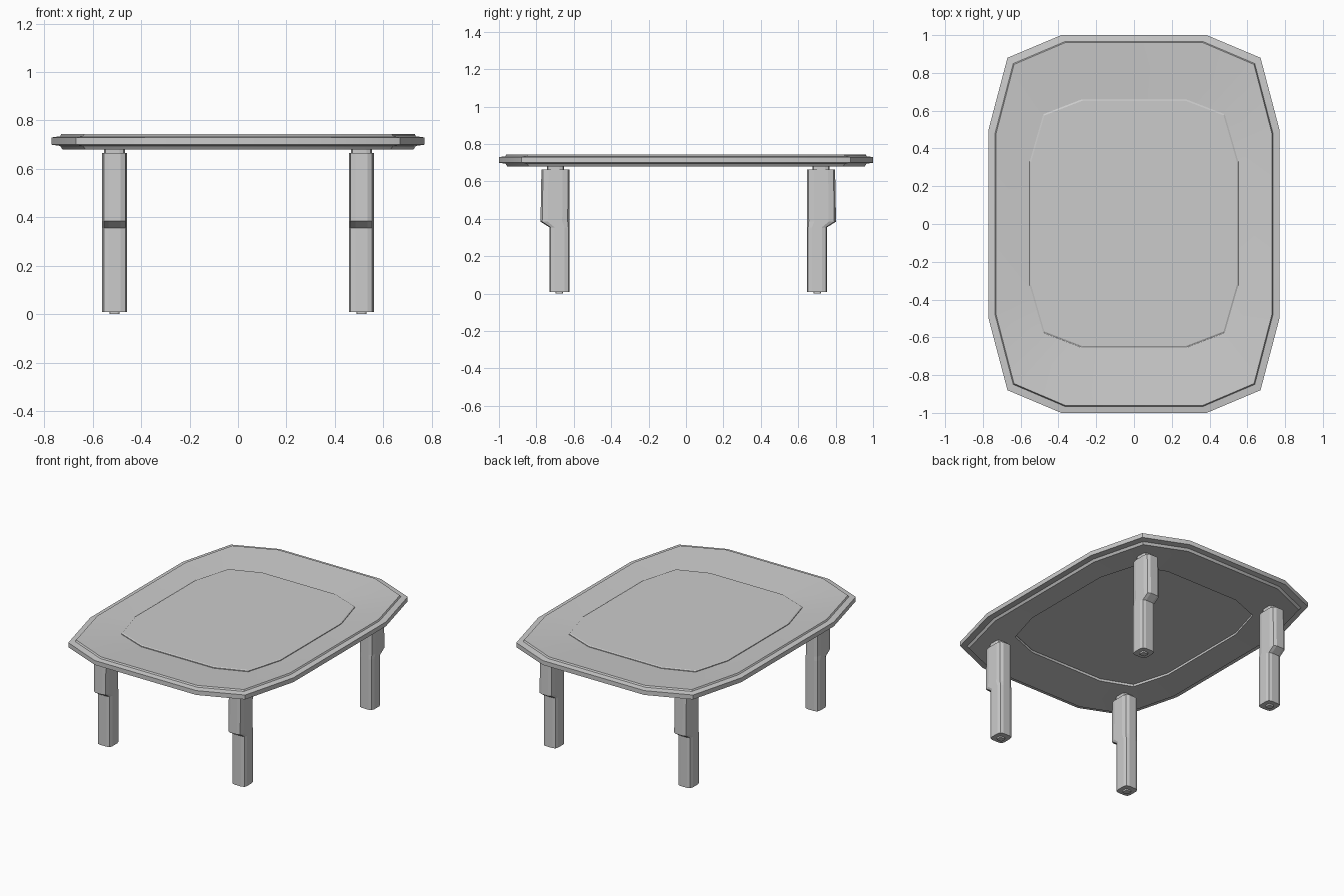
import bpy, bmesh, math

if "Cube" in bpy.data.objects:
    bpy.data.objects.remove(bpy.data.objects["Cube"])

# Twelve-sided rounded rectangle as fractions of the half sizes
QUARTER = [(1, .5), (.87, .88), (.5, 1)]


def outline(hx, hy, cy, z):
    q = QUARTER
    pts = q + [(-x, y) for x, y in reversed(q)]
    pts += [(-x, -y) for x, y in q] + [(x, -y) for x, y in reversed(q)]
    return [(hx * x, cy + hy * y, z) for x, y in pts]


def loft(name, rings, closed=False, smooth=None):
    """Skin a stack of outlines; either cap the ends or join last to first."""
    bm = bmesh.new()
    loops = [[bm.verts.new(p) for p in ring] for ring in rings]
    n = len(loops[0])
    pairs = list(zip(loops, loops[1:]))
    if closed:
        pairs.append((loops[-1], loops[0]))
    else:
        bm.faces.new(loops[0][::-1])
        bm.faces.new(loops[-1])
    for a, b in pairs:
        for i in range(n):
            j = (i + 1) % n
            bm.faces.new((a[i], a[j], b[j], b[i]))
    bmesh.ops.recalc_face_normals(bm, faces=bm.faces)
    mesh = bpy.data.meshes.new(name)
    bm.to_mesh(mesh)
    bm.free()
    obj = bpy.data.objects.new(name, mesh)
    bpy.context.collection.objects.link(obj)
    if smooth:
        bpy.ops.object.select_all(action='DESELECT')
        obj.select_set(True)
        bpy.context.view_layer.objects.active = obj
        bpy.ops.object.shade_smooth_by_angle(angle=math.radians(smooth))
    return obj


# Table rim: stepped outer edge, top and underside dipping in to the panel
RIM = [(.55, .655, .700), (.725, .955, .680), (.735, .965, .695), (.77, 1, .700),
       (.77, 1, .730), (.735, .965, .735), (.73, .96, .745), (.55, .655, .722)]
loft("table_rim", [outline(hx, hy, 0, z) for hx, hy, z in RIM], closed=True, smooth=35)

# Centre panel with a fine bevelled edge
PANEL = [(.545, .65, .712), (.552, .657, .716), (.552, .657, .727), (.545, .65, .731)]
loft("centre_panel", [outline(hx, hy, .003, z) for hx, hy, z in PANEL])

# Legs: half width, inner y, outer y, height (stepped on the outer side)
LEG = [(.021, .67, .71, 0), (.021, .67, .71, .010), (.051, .635, .742, .010),
       (.051, .635, .742, .355), (.051, .635, .790, .385), (.051, .635, .785, .665),
       (.043, .665, .755, .665), (.043, .665, .755, .690)]
for end, side_y in (("front", -1), ("back", 1)):
    for side, side_x in (("left", -1), ("right", 1)):
        rings = [outline(hx, (y1 - y0) / 2, side_y * (y0 + y1) / 2, z)
                 for hx, y0, y1, z in LEG]
        leg = loft(f"{end}_{side}_leg", rings)
        leg.location = (side_x * .51, .012, 0)
